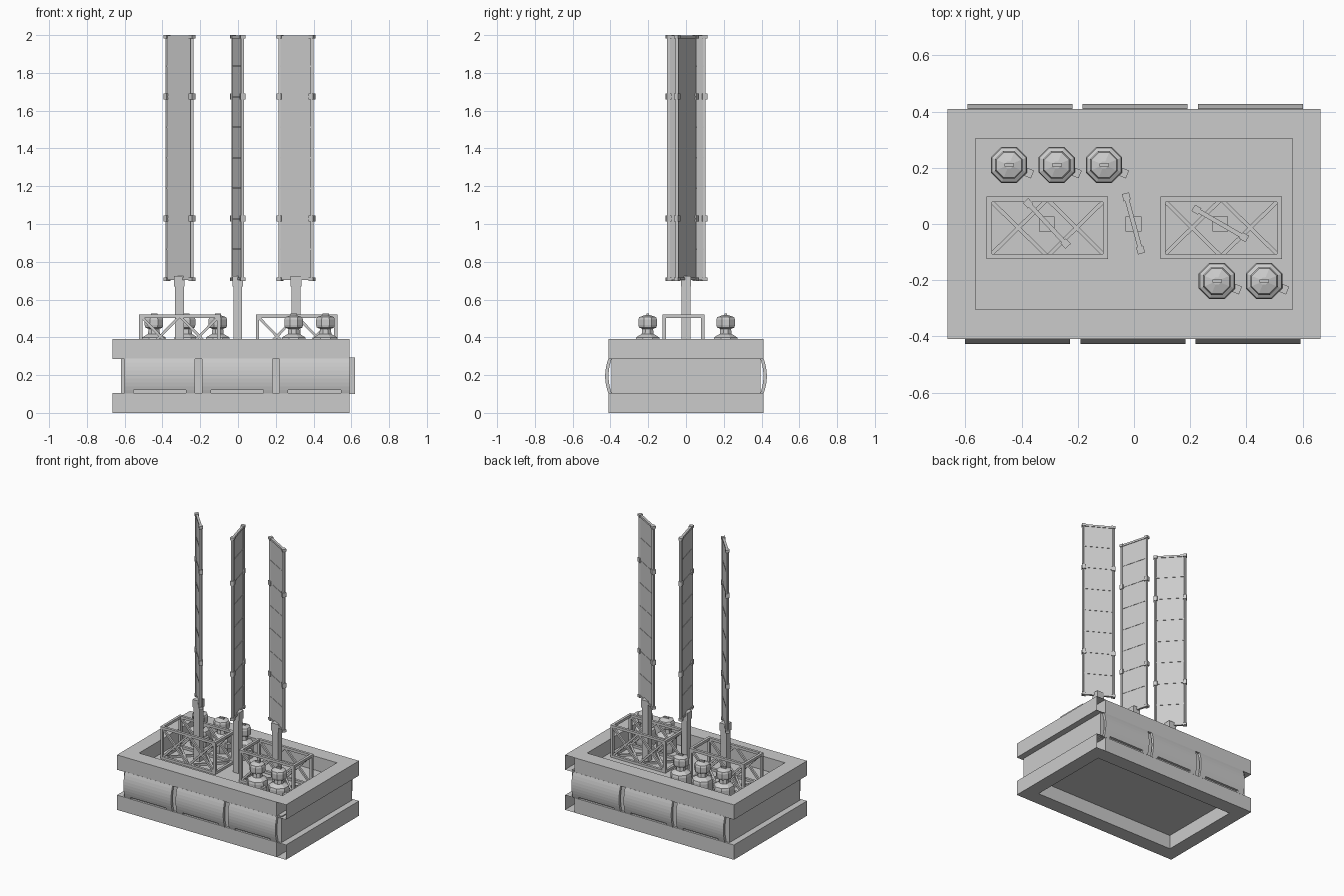
import bpy, bmesh, math
from mathutils import Vector, Matrix

if "Cube" in bpy.data.objects:
    bpy.data.objects.remove(bpy.data.objects["Cube"])


def finish(bm, name, normals=True):
    if normals:
        bmesh.ops.recalc_face_normals(bm, faces=bm.faces)
    me = bpy.data.meshes.new(name)
    bm.to_mesh(me)
    bm.free()
    ob = bpy.data.objects.new(name, me)
    bpy.context.collection.objects.link(ob)
    return ob


def add_box(bm, lo, hi, mat=Matrix()):
    lo, hi = Vector(lo), Vector(hi)
    m = mat @ Matrix.Translation((lo + hi) / 2) @ Matrix.Diagonal((*(hi - lo), 1))
    return bmesh.ops.create_cube(bm, size=1, matrix=m)['verts']


def add_bar(bm, a, b, w):
    a, b = Vector(a), Vector(b)
    d = b - a
    m = Matrix.Translation((a + b) / 2) @ d.to_track_quat('Z', 'Y').to_matrix().to_4x4()
    bmesh.ops.create_cube(bm, size=1, matrix=m @ Matrix.Diagonal((w, w, d.length, 1)))


def add_lathe(bm, profile, sides, mat):
    rings = []
    for r, z in profile:
        rings.append([bm.verts.new(mat @ Vector((r * math.cos(a), r * math.sin(a), z)))
                      for a in (2 * math.pi * (i + .5) / sides for i in range(sides))])
    for p, q in zip(rings, rings[1:]):
        for i in range(sides):
            j = (i + 1) % sides
            bm.faces.new((p[i], p[j], q[j], q[i]))
    bm.faces.new(rings[0][::-1])
    bm.faces.new(rings[-1])


# Base: recessed body between two rim frames
bm = bmesh.new()
add_box(bm, (-.62, -.395, .1), (.62, .395, .292))
finish(bm, "base_body")

for name, z0, z1 in (("lower_rim", 0, .105), ("upper_rim", .285, .39)):
    bm = bmesh.new()
    for s in (-1, 1):
        ya, yb = sorted((s * .305, s * .41))
        add_box(bm, (-.664, ya, z0), (.59, yb, z1))
    add_box(bm, (-.664, -.305, z0), (-.564, .305, z1))
    add_box(bm, (.564, -.305, z0), (.59, .305, z1))
    # open-ended hollow beam on the right
    vs = add_box(bm, (.59, -.41, z0), (.664, .41, z1))
    caps = [f for f in {f for v in vs for f in v.link_faces} if abs(f.normal.y) > .9]
    bmesh.ops.delete(bm, geom=caps, context='FACES_ONLY')
    finish(bm, name, False)

# Bulging side panels with a foot at each lower corner
N = 8


def add_curved(bm, x0, x1, za, zb, s):
    def y_at(z):
        return .41 + .018 * (1 - ((z - .195) / .095) ** 2)
    zs = [za + (zb - za) * i / N for i in range(N + 1)]
    pts = [(y_at(z), z) for z in zs] + [(y_at(z) - .018, z) for z in reversed(zs)]
    a = [bm.verts.new((x0, s * y, z)) for y, z in pts]
    b = [bm.verts.new((x1, s * y, z)) for y, z in pts]
    n = len(pts)
    for i in range(n):
        j = (i + 1) % n
        bm.faces.new((a[i], a[j], b[j], b[i]))
    for i in range(N):
        for v in (a, b):
            bm.faces.new((v[i], v[i + 1], v[n - 2 - i], v[n - 1 - i]))


for s, label in ((-1, "front"), (1, "back")):
    for k in range(3):
        c = (k - 1) * .41 + s * .004
        bm = bmesh.new()
        add_curved(bm, c - .187, c + .187, .12, .288, s)
        for f in (-1, 1):
            xa, xb = sorted((c + f * .187, c + f * .14))
            add_curved(bm, xa, xb, .102, .12, s)
        finish(bm, f"{label}_side_panel_{k + 1}")

# Three masts, each with a turned framed panel
W = .098
for k, (x, ang) in enumerate(((-.31, -47), (-.002, -75), (.307, -30))):
    bm = bmesh.new()
    add_box(bm, (x - .023, -.023, .29), (x + .023, .023, .7))
    add_box(bm, (x - .028, -.026, .67), (x + .028, .026, .725))
    finish(bm, f"mast_post_{k + 1}")
    m = Matrix.Translation((x, .002, 0)) @ Matrix.Rotation(math.radians(ang), 4, 'Z')
    bm = bmesh.new()
    add_box(bm, (-W, -.004, .71), (W, .004, 1.99), m)
    finish(bm, f"mast_panel_{k + 1}")
    bm = bmesh.new()
    for s in (-1, 1):
        add_bar(bm, m @ Vector((s * W, 0, .705)), m @ Vector((s * W, 0, 1.995)), .015)
        for z, h in ((.708, .009), (1.03, .016), (1.675, .016), (1.991, .009)):
            add_box(bm, (s * W - .013, -.013, z - h), (s * W + .013, .013, z + h), m)
    for z in (.71, 1.99):
        add_box(bm, (-W, -.008, z - .007), (W, .008, z + .007), m)
    for i in range(1, 8):
        z = .705 + i * .1613
        add_box(bm, (-W, -.0065, z - .004), (W, .0065, z + .004), m)
    finish(bm, f"mast_panel_frame_{k + 1}")

# Two open truss cages
ya, yb, za, zb = -.115, .088, .3, .512
for k, c in enumerate((-.308, .31)):
    bm = bmesh.new()
    xs = (c - .207, c, c + .207)
    for z in (za, zb):
        for y in (ya, yb):
            add_bar(bm, (xs[0] - .009, y, z), (xs[2] + .009, y, z), .018)
        for x in (xs[0], xs[2]):
            add_bar(bm, (x, ya, z), (x, yb, z), .018)
    for x in (xs[0], xs[2]):
        for y in (ya, yb):
            add_bar(bm, (x, y, za), (x, y, zb), .018)
    for p, q in zip(xs, xs[1:]):
        for y in (ya, yb):
            add_bar(bm, (p, y, za), (q, y, zb), .014)
            add_bar(bm, (q, y, za), (p, y, zb), .014)
        add_bar(bm, (p, ya, za), (q, yb, za), .014)
        add_bar(bm, (q, ya, za), (p, yb, za), .014)
    finish(bm, f"truss_cage_{k + 1}")

# Eight-sided canisters with cap, top handle and side valve
PROFILE = [(.066, .29), (.07, .32), (.07, .385), (.066, .4), (.034, .418), (.031, .445),
           (.05, .452), (.053, .465), (.053, .495), (.048, .507), (.014, .518)]
spots = [(-.445, .21), (-.275, .21), (-.107, .21), (.295, -.203), (.463, -.203)]
for k, (x, y) in enumerate(spots):
    m = Matrix.Translation((x, y, 0))
    bm = bmesh.new()
    add_lathe(bm, PROFILE, 8, m)
    ob = finish(bm, f"canister_{k + 1}")
    bm = bmesh.new()
    add_box(bm, (-.016, -.006, .51), (.018, .006, .527), m)
    r = m @ Matrix.Rotation(math.radians(-22), 4, 'Z')
    add_box(bm, (.055, -.015, .335), (.09, .015, .37), r)
    finish(bm, f"canister_fittings_{k + 1}")
